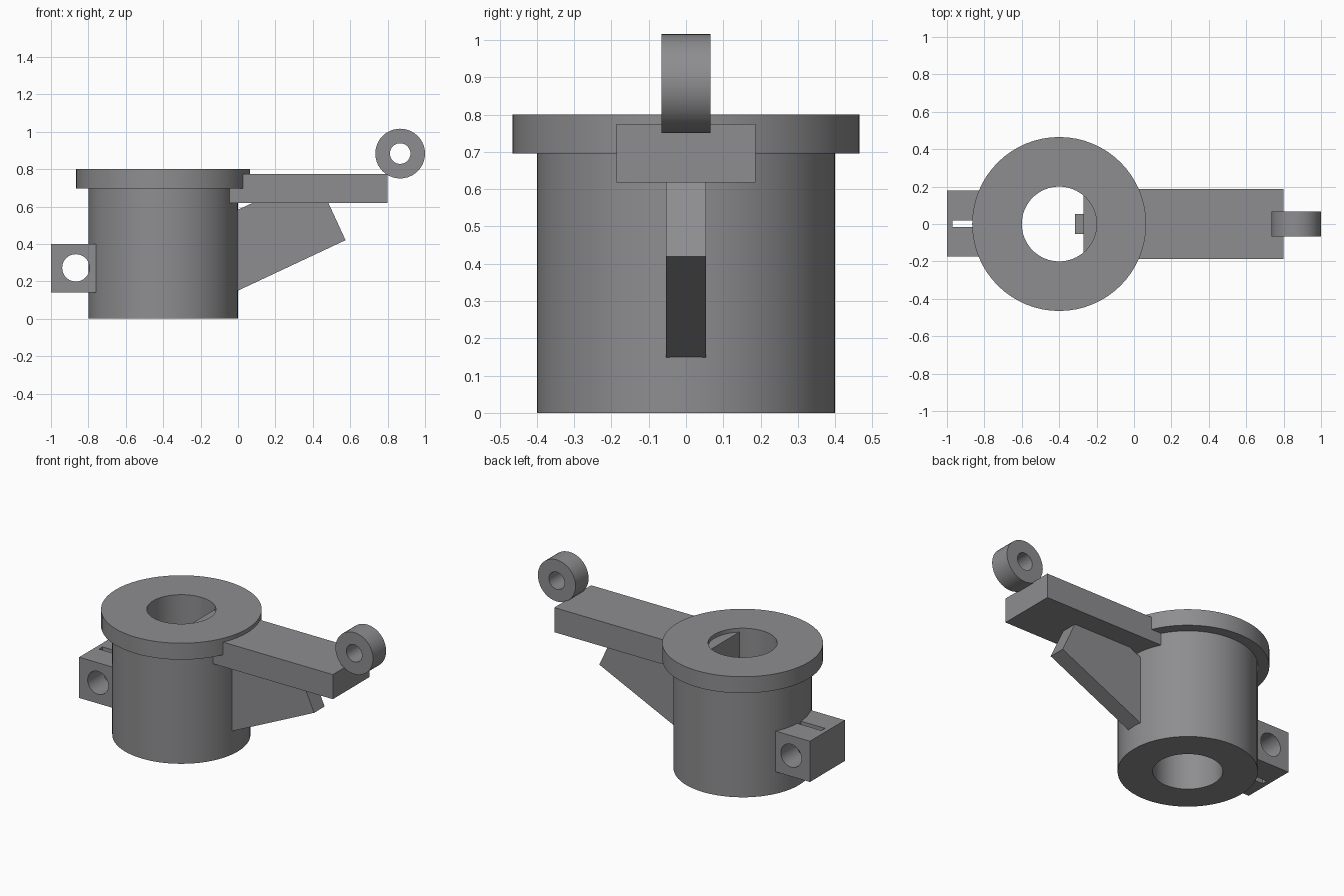
import bpy, bmesh, math
from mathutils import Matrix

if "Cube" in bpy.data.objects:
    bpy.data.objects.remove(bpy.data.objects["Cube"])

grey = bpy.data.materials.new("plain grey")
grey.diffuse_color = (0.27, 0.27, 0.28, 1)
grey.use_nodes = True
grey.node_tree.nodes["Principled BSDF"].inputs["Base Color"].default_value = grey.diffuse_color


def finish(name, bm):
    bmesh.ops.recalc_face_normals(bm, faces=bm.faces)
    mesh = bpy.data.meshes.new(name)
    bm.to_mesh(mesh)
    bm.free()
    obj = bpy.data.objects.new(name, mesh)
    bpy.context.collection.objects.link(obj)
    mesh.materials.append(grey)
    return obj


def smooth(obj):
    bpy.ops.object.select_all(action='DESELECT')
    obj.select_set(True)
    bpy.context.view_layer.objects.active = obj
    bpy.ops.object.shade_smooth_by_angle(angle=math.radians(30))


def lathe(name, profile, matrix, steps=64):
    """Spin a closed (radius, height) profile around z, then place it."""
    bm = bmesh.new()
    rings = []
    for i in range(steps):
        a = 2 * math.pi * i / steps
        rings.append([bm.verts.new((r * math.cos(a), r * math.sin(a), h)) for r, h in profile])
    n = len(profile)
    for i in range(steps):
        a, b = rings[i], rings[(i + 1) % steps]
        for j in range(n):
            k = (j + 1) % n
            bm.faces.new((a[j], b[j], b[k], a[k]))
    bm.transform(matrix)
    obj = finish(name, bm)
    smooth(obj)
    return obj


def prism(name, outline, y0, y1):
    """Extrude an (x, z) outline along y."""
    bm = bmesh.new()
    face = bm.faces.new([bm.verts.new((x, y0, z)) for x, z in outline])
    ext = bmesh.ops.extrude_face_region(bm, geom=[face])
    verts = [v for v in ext["geom"] if isinstance(v, bmesh.types.BMVert)]
    bmesh.ops.translate(bm, verts=verts, vec=(0, y1 - y0, 0))
    return finish(name, bm)


def box(x0, x1, z0, z1):
    return [(x0, z0), (x1, z0), (x1, z1), (x0, z1)]


def cut(obj, cutter):
    mod = obj.modifiers.new("cut", 'BOOLEAN')
    mod.operation = 'DIFFERENCE'
    mod.solver = 'EXACT'
    mod.object = cutter
    bpy.context.view_layer.objects.active = obj
    bpy.ops.object.modifier_apply(modifier=mod.name)
    bpy.data.objects.remove(cutter)


# Flanged tube
lathe("flanged_tube",
      [(0.2, 0), (0.4, 0), (0.4, 0.695), (0.465, 0.695), (0.465, 0.8), (0.2, 0.8)],
      Matrix.Translation((-0.4, 0, 0)))

# Flat arm, its inner end reaching into the bore
prism("arm", box(-0.27, 0.8, 0.618, 0.775), -0.186, 0.186)

# Tilted bar bracing the arm from below
prism("brace", [(-0.15, 0.08), (0.575, 0.42), (0.412, 0.774), (-0.315, 0.437)], -0.053, 0.053)

# Ring at the arm tip, axis along y
lathe("tip_ring",
      [(0.055, -0.066), (0.133, -0.066), (0.133, 0.066), (0.055, 0.066)],
      Matrix.Translation((0.867, 0, 0.883)) @ Matrix.Rotation(math.pi / 2, 4, 'X'), 40)

# Side lug with a cross hole and a narrow slot
lug = prism("clamp_lug", box(-1.0, -0.7, 0.14, 0.4), -0.174, 0.178)
hole = [(-0.867 + 0.073 * math.cos(2 * math.pi * i / 40),
         0.272 + 0.073 * math.sin(2 * math.pi * i / 40)) for i in range(40)]
cut(lug, prism("hole_cutter", hole, -0.3, 0.3))
cut(lug, prism("slot_cutter", box(-0.97, -0.78, 0.05, 0.5), -0.017, 0.019))
smooth(lug)
